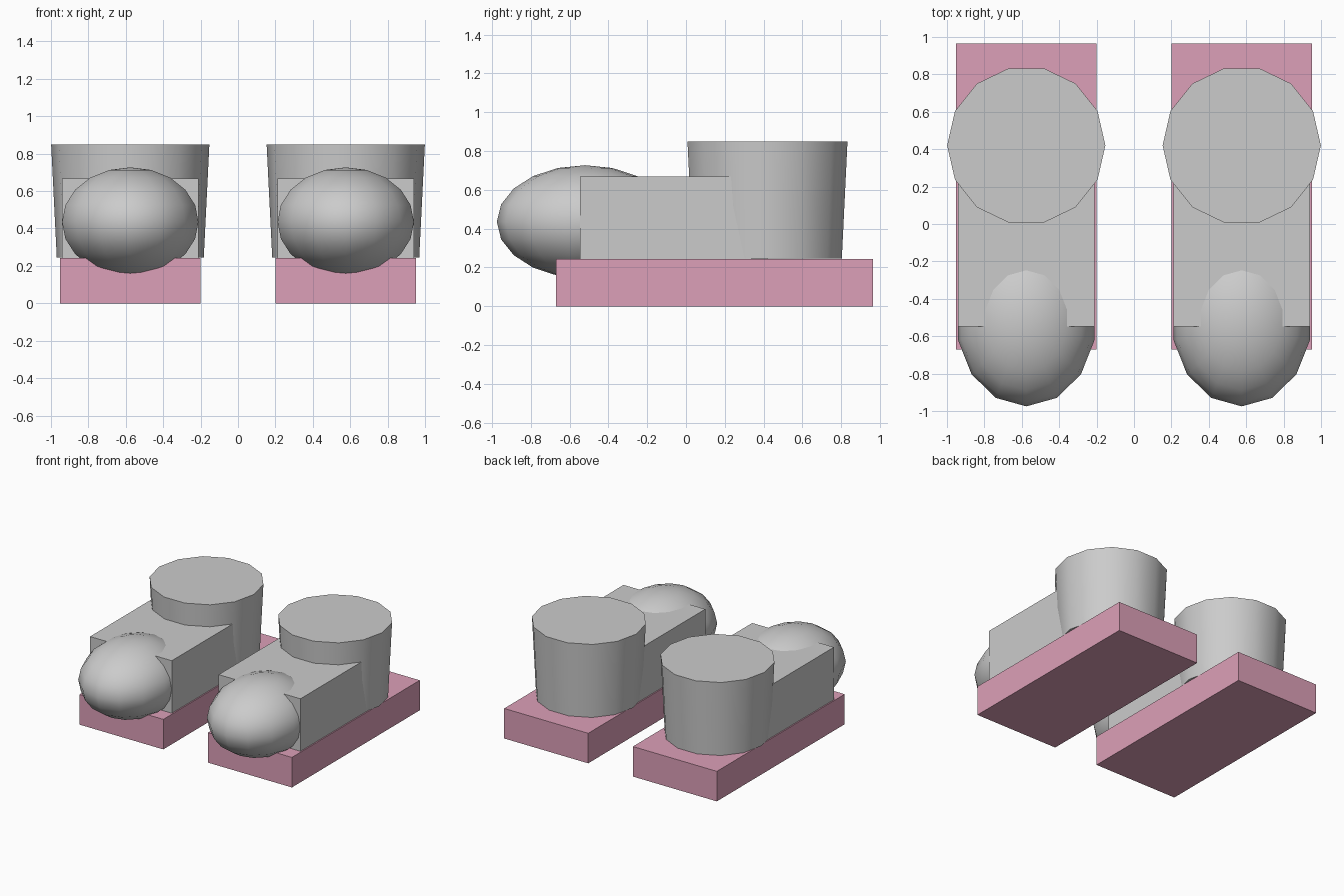
import bpy, math

if "Cube" in bpy.data.objects:
    bpy.data.objects.remove(bpy.data.objects["Cube"])

pink = bpy.data.materials.new("sole_pink")
pink.diffuse_color = (0.72, 0.35, 0.48, 1)
pink.use_nodes = True
pink.node_tree.nodes["Principled BSDF"].inputs["Base Color"].default_value = pink.diffuse_color


def box(name, lo, hi, mat=None):
    centre = [(a + b) / 2 for a, b in zip(lo, hi)]
    bpy.ops.mesh.primitive_cube_add(size=1, location=centre)
    ob = bpy.context.object
    ob.name = name
    ob.scale = [b - a for a, b in zip(lo, hi)]
    if mat:
        ob.data.materials.append(mat)
    return ob


def smooth():
    bpy.ops.object.shade_smooth_by_angle(angle=math.radians(40))


def boot(side, cx):
    # Flat sole
    box(side + "_sole", (cx - 0.376, -0.67, 0), (cx + 0.376, 0.965, 0.243), pink)

    # Foot block, ending inside the ankle shaft
    box(side + "_foot", (cx - 0.366, -0.547, 0.243), (cx + 0.366, 0.42, 0.668))

    # Tapered ankle shaft, with a corner pointing along x
    bpy.ops.mesh.primitive_cone_add(vertices=14, radius1=0.393, radius2=0.423,
                                    depth=0.605, location=(cx, 0.42, 0.5475),
                                    rotation=(0, 0, math.pi / 2))
    bpy.context.object.name = side + "_ankle_shaft"
    smooth()

    # Rounded toe cap
    bpy.ops.mesh.primitive_uv_sphere_add(segments=14, ring_count=10, radius=1,
                                         location=(cx, -0.52, 0.435))
    toe = bpy.context.object
    toe.name = side + "_toe_cap"
    toe.scale = (0.374, 0.455, 0.292)
    smooth()


boot("right", 0.576)
boot("left", -0.576)
